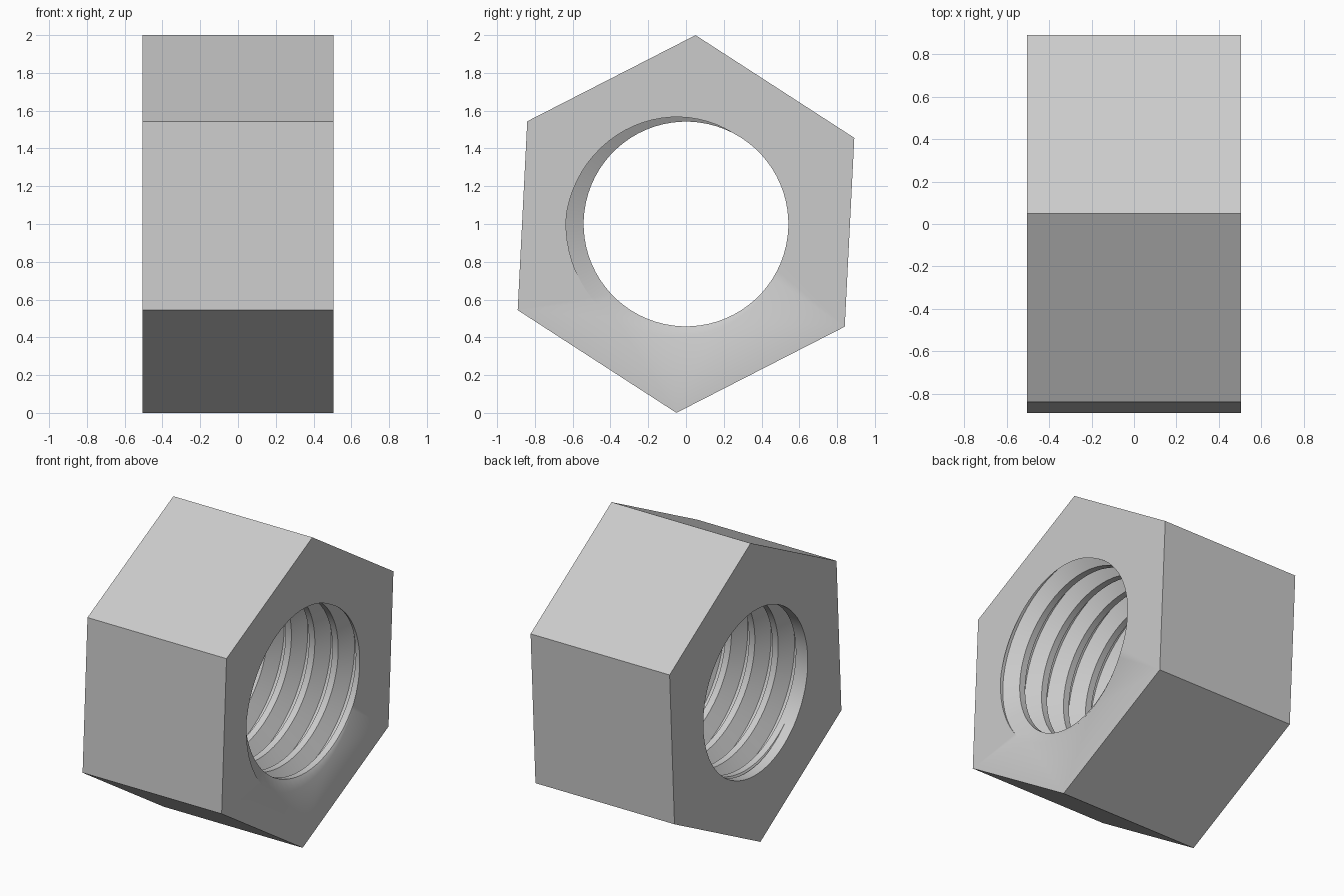
import bpy, bmesh
from math import sin, cos, tau, radians

cube = bpy.data.objects.get("Cube")
if cube:
    bpy.data.objects.remove(cube, do_unlink=True)

HALF = 0.505            # half the nut's thickness, along x
MINOR, MAJOR = 0.542, 0.635
PITCH = 0.17
SEGS = 72               # segments per thread turn
LEAD_IN = 0.065         # plain bore at the left-hand face
PHASE = radians(198)    # where the groove leaves the other face


def polar(x, r, a):
    return (x, r * cos(a), 1 + r * sin(a))


def cut(bm, x, direction):
    """Trim the thread at a plane and return the open rim."""
    geom = bm.verts[:] + bm.edges[:] + bm.faces[:]
    res = bmesh.ops.bisect_plane(bm, geom=geom, dist=1e-5, plane_co=(x, 0, 0),
                                 plane_no=(direction, 0, 0), clear_outer=True)
    return [e for e in res["geom_cut"] if isinstance(e, bmesh.types.BMEdge)]


def extend(bm, edges):
    """Extrude an open rim in place; return its new edges and vertices."""
    geom = bmesh.ops.extrude_edge_only(bm, edges=edges)["geom"]
    return ([g for g in geom if isinstance(g, bmesh.types.BMEdge)],
            [g for g in geom if isinstance(g, bmesh.types.BMVert)])


bm = bmesh.new()

# Helical thread: flat root, sloping flank, flat crest, sloping flank
profile = [(-1 / 16, MAJOR), (1 / 16, MAJOR), (3 / 8, MINOR), (5 / 8, MINOR), (15 / 16, MAJOR)]
previous = None
for i in range(-9 * SEGS, 2 * SEGS + 1):
    angle = PHASE + tau * i / SEGS
    x = HALF + PITCH * i / SEGS
    row = [bm.verts.new(polar(x + PITCH * t, r, angle)) for t, r in profile]
    if previous:
        for j in range(len(row) - 1):
            bm.faces.new((previous[j], previous[j + 1], row[j + 1], row[j]))
    previous = row
bmesh.ops.remove_doubles(bm, verts=bm.verts[:], dist=1e-5)

# Thread ends: open groove on one face, plain bore on the other
cut(bm, HALF, 1)
start_rim = cut(bm, -HALF + LEAD_IN, -1)
rim, verts = extend(bm, start_rim)
for v in verts:
    radial = v.co.copy()
    radial.x, radial.z = 0, radial.z - 1
    radial *= MINOR / radial.length
    v.co.y, v.co.z = radial.y, 1 + radial.z
rim, verts = extend(bm, rim)
for v in verts:
    v.co.x = -HALF
bmesh.ops.remove_doubles(bm, verts=bm.verts[:], dist=1e-4)

# Hexagonal outside and the two end faces
rims = [[e for e in bm.edges if e.is_boundary and
         all(abs(v.co.x - s * HALF) < 1e-3 for v in e.verts)] for s in (-1, 1)]
hexes = [[bm.verts.new(polar(s * HALF, 1.001, radians(27.1 + 60 * k))) for k in range(6)]
         for s in (-1, 1)]
for k in range(6):
    n = (k + 1) % 6
    bm.faces.new((hexes[0][k], hexes[0][n], hexes[1][n], hexes[1][k]))
for s, rim, ring in zip((-1, 1), rims, hexes):
    outer = [bm.edges.get((ring[k], ring[(k + 1) % 6])) for k in range(6)]
    bmesh.ops.triangle_fill(bm, edges=rim + outer, use_beauty=True, normal=(s, 0, 0))
bmesh.ops.recalc_face_normals(bm, faces=bm.faces[:])

mesh = bpy.data.meshes.new("hex_nut")
bm.to_mesh(mesh)
bm.free()
nut = bpy.data.objects.new("hex_nut", mesh)
bpy.context.collection.objects.link(nut)

# Plain grey metal
grey = bpy.data.materials.new("light_grey")
grey.use_nodes = True
colour = (0.6, 0.6, 0.6, 1)
grey.diffuse_color = colour
grey.node_tree.nodes["Principled BSDF"].inputs["Base Color"].default_value = colour
mesh.materials.append(grey)

bpy.ops.object.select_all(action="DESELECT")
nut.select_set(True)
bpy.context.view_layer.objects.active = nut
bpy.ops.object.shade_smooth_by_angle(angle=radians(30))
